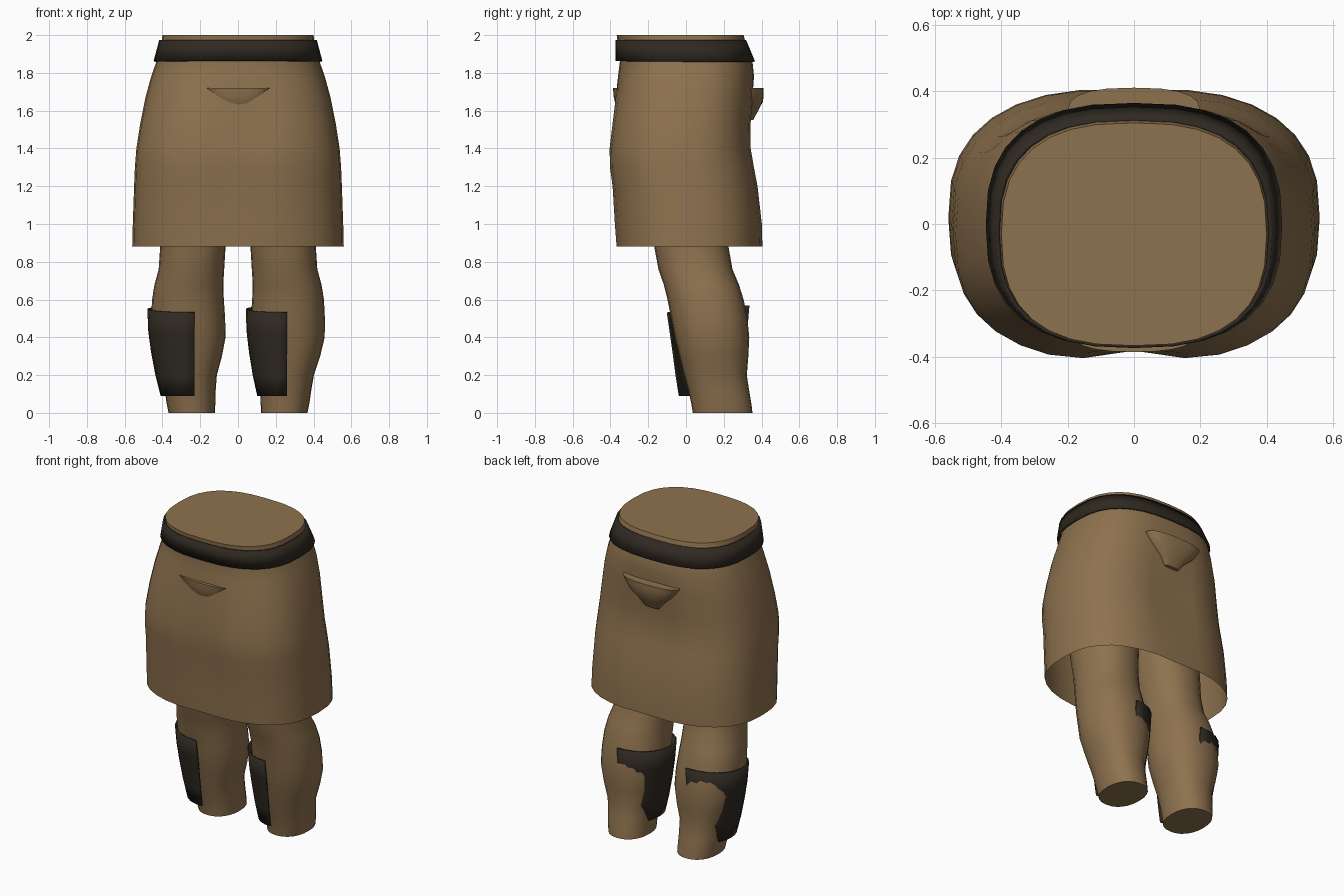
import bpy, math

if "Cube" in bpy.data.objects:
    bpy.data.objects.remove(bpy.data.objects["Cube"])


def material(name, rgb):
    m = bpy.data.materials.new(name)
    m.diffuse_color = (*rgb, 1)
    m.use_nodes = True
    m.node_tree.nodes["Principled BSDF"].inputs["Base Color"].default_value = m.diffuse_color
    return m


TAN = material("tan cloth", (0.27, 0.168, 0.077))
DARK = material("dark leather", (0.028, 0.022, 0.015))


def spow(v, p):
    return math.copysign(abs(v) ** p, v)


def ring(z, x0, x1, y0, y1, dip=0.0, n=2.6, seg=32):
    """Squarish oval filling the given limits; dip hollows front and back centre."""
    pts = []
    for i in range(seg):
        t = 2 * math.pi * i / seg
        x = (x1 - x0) / 2 * spow(math.cos(t), 2 / n)
        y = (y1 - y0) / 2 * spow(math.sin(t), 2 / n)
        y -= math.copysign(dip * math.exp(-(x / 0.12) ** 2), y) if abs(y) > 0.1 else 0
        pts.append(((x0 + x1) / 2 + x, (y0 + y1) / 2 + y, z))
    return pts


def loft(name, rows, mat, closed=True, bottom=False, top=False, thick=0):
    """Skin a stack of rows, bottom to top."""
    n = len(rows[0])
    verts = [p for r in rows for p in r]
    faces = []
    for j in range(len(rows) - 1):
        for i in range(n if closed else n - 1):
            k = (i + 1) % n
            faces.append((j * n + i, j * n + k, (j + 1) * n + k, (j + 1) * n + i))
    if bottom:
        faces.append(tuple(reversed(range(n))))
    if top:
        faces.append(tuple(range((len(rows) - 1) * n, len(rows) * n)))
    me = bpy.data.meshes.new(name)
    me.from_pydata(verts, [], faces)
    me.materials.append(mat)
    ob = bpy.data.objects.new(name, me)
    bpy.context.collection.objects.link(ob)
    bpy.ops.object.select_all(action='DESELECT')
    ob.select_set(True)
    bpy.context.view_layer.objects.active = ob
    bpy.ops.object.shade_smooth_by_angle(angle=math.radians(40))
    if thick:
        s = ob.modifiers.new("thickness", 'SOLIDIFY')
        s.thickness = thick
        s.offset = -1
    return ob


# Skirt: open hem, closed flat waist: z, half width, front y, back y, centre hollow
skirt = [(0.88, 0.56, -0.375, 0.412, 0.01), (1.0, 0.557, -0.385, 0.41, 0.015),
         (1.2, 0.55, -0.40, 0.39, 0.03), (1.3, 0.546, -0.415, 0.372, 0.035),
         (1.4, 0.538, -0.417, 0.355, 0.035), (1.53, 0.518, -0.40, 0.353, 0.025),
         (1.67, 0.49, -0.38, 0.36, 0.01), (1.78, 0.46, -0.36, 0.36, 0.0),
         (1.86, 0.432, -0.35, 0.352, 0.0), (1.96, 0.405, -0.362, 0.315, 0.0),
         (2.0, 0.40, -0.367, 0.305, 0.0)]
loft("skirt", [ring(z, -a, a, f, b, d) for z, a, f, b, d in skirt], TAN, top=True)

# Belt
loft("belt", [ring(1.862, -0.447, 0.447, -0.372, 0.365),
              ring(1.975, -0.417, 0.417, -0.374, 0.318)], DARK, thick=0.012)

# Pockets: shallow bulges, flat on top, sinking into the cloth below
front_pocket = [(1.61, 0.06, 0.02), (1.64, 0.10, 0.035),
                (1.68, 0.145, 0.044), (1.72, 0.18, 0.046)]
back_pocket = [(1.55, 0.05, 0.015), (1.60, 0.09, 0.042), (1.65, 0.15, 0.068),
               (1.69, 0.18, 0.071), (1.72, 0.20, 0.071)]
loft("front_pocket", [ring(z, -w, w, -0.34 - d, -0.34 + d, n=2.3, seg=20)
                      for z, w, d in front_pocket], TAN, bottom=True, top=True)
loft("back_pocket", [ring(z, -w, w, 0.34 - d, 0.34 + d, n=2.6, seg=20)
                     for z, w, d in back_pocket], TAN, bottom=True, top=True)

# Legs: z, inner x, outer x, front y, back y
leg = [(0.0, 0.122, 0.368, 0.036, 0.352), (0.05, 0.12, 0.378, 0.028, 0.346),
       (0.12, 0.118, 0.388, 0.012, 0.334), (0.2, 0.112, 0.402, -0.01, 0.322),
       (0.3, 0.085, 0.435, -0.035, 0.33), (0.4, 0.066, 0.459, -0.06, 0.335),
       (0.5, 0.068, 0.46, -0.078, 0.325), (0.6, 0.075, 0.455, -0.098, 0.305),
       (0.68, 0.078, 0.442, -0.118, 0.28), (0.76, 0.073, 0.42, -0.146, 0.246),
       (0.88, 0.066, 0.412, -0.168, 0.225), (1.1, 0.04, 0.42, -0.21, 0.21),
       (1.4, 0.01, 0.42, -0.24, 0.22)]
for side, s in (("left", -1), ("right", 1)):
    rows = []
    for z, xi, xo, f, b in leg:
        x0, x1 = sorted((s * xi, s * xo))
        rows.append(ring(z, x0, x1, f, b, n=2.25, seg=24))
    loft(side + "_leg", rows, TAN, bottom=True, top=True)

# Shin guards: half shells wrapped round the same side of both legs
guard = [(0.09, 0.72, -0.038, 0.285), (0.2, 0.83, -0.055, 0.30), (0.32, 0.92, -0.07, 0.312),
         (0.43, 0.98, -0.085, 0.325), (0.55, 1.0, -0.102, 0.336)]
for side, cx, r in (("left", -0.23, 0.25), ("right", 0.258, 0.217)):
    rows = []
    for z, k, f, b in guard:
        row = []
        for i in range(13):
            t = math.pi * (0.5 + i / 12)
            row.append((cx + r * k * spow(math.cos(t), 0.9),
                        (f + b) / 2 + (b - f) / 2 * spow(math.sin(t), 0.9),
                        z + 0.018 * math.sin(t) * (z - 0.05) / 0.5))
        rows.append(row)
    loft(side + "_shin_guard", rows, DARK, closed=False, thick=0.008)
